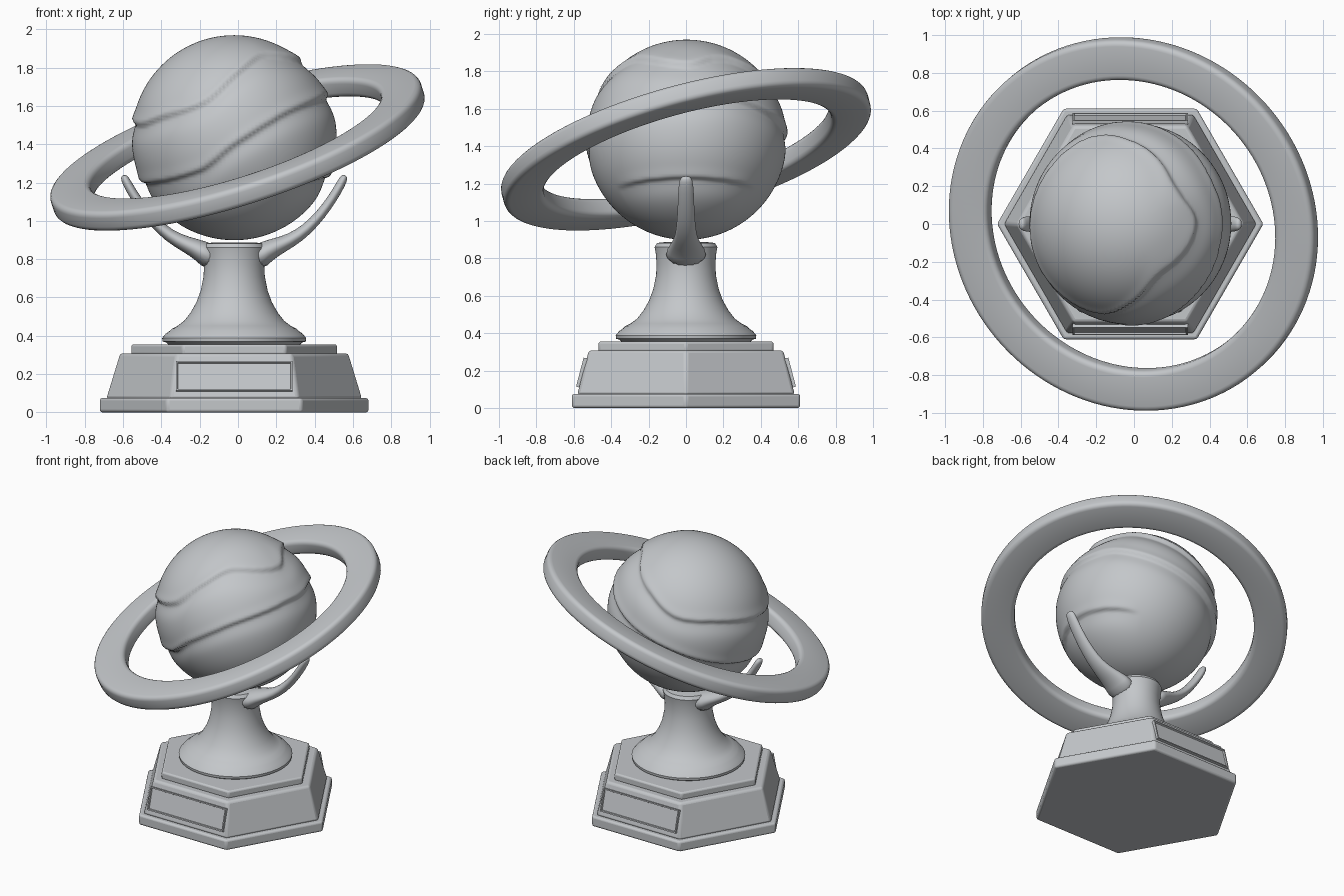
import bpy, bmesh, math
from mathutils import Vector, Matrix

if "Cube" in bpy.data.objects:
    bpy.data.objects.remove(bpy.data.objects["Cube"])

CX = -0.02  # shared axis of base, stem and globe
grey = bpy.data.materials.new("satin grey")
grey.diffuse_color = (0.55, 0.57, 0.59, 1)
grey.use_nodes = True
grey.node_tree.nodes["Principled BSDF"].inputs["Base Color"].default_value = grey.diffuse_color


def finish(name, bm, angle=30, bevel=0.0):
    bmesh.ops.recalc_face_normals(bm, faces=bm.faces)
    me = bpy.data.meshes.new(name)
    bm.to_mesh(me)
    bm.free()
    ob = bpy.data.objects.new(name, me)
    bpy.context.collection.objects.link(ob)
    me.materials.append(grey)
    bpy.context.view_layer.objects.active = ob
    ob.select_set(True)
    if bevel:
        b = ob.modifiers.new("soft edges", 'BEVEL')
        b.width, b.segments, b.limit_method = bevel, 3, 'ANGLE'
        b.angle_limit = math.radians(25)
    bpy.ops.object.shade_smooth_by_angle(angle=math.radians(angle))
    ob.select_set(False)
    return ob


def loft(bm, rings, closed=False):
    """Join rings of equal vertex count; cap the ends unless closed."""
    vs = [[bm.verts.new(p) for p in r] for r in rings]
    n = len(vs[0])
    pairs = list(zip(vs, vs[1:])) + ([(vs[-1], vs[0])] if closed else [])
    for a, b in pairs:
        for i in range(n):
            j = (i + 1) % n
            bm.faces.new((a[i], a[j], b[j], b[i]))
    if not closed:
        bm.faces.new(vs[0][::-1])
        bm.faces.new(vs[-1])


def circle(r, z, n, cx=CX):
    return [(cx + r * math.cos(2 * math.pi * i / n), r * math.sin(2 * math.pi * i / n), z) for i in range(n)]


def turned(name, profile, n, **kw):
    bm = bmesh.new()
    loft(bm, [circle(r, z, n) for r, z in profile])
    return finish(name, bm, **kw)


# Hexagonal base tiers
turned("base_plinth", [(0.705, 0), (0.705, 0.075)], 6, bevel=0.014)
turned("base_body", [(0.672, 0.07), (0.60, 0.308)], 6, bevel=0.016)
turned("base_top_step", [(0.54, 0.30), (0.54, 0.355)], 6, bevel=0.012)

# Framed plaques on the front and back slopes
slope = math.atan2(0.062, 0.238)
for name, turn in (("front_plaque", 0), ("back_plaque", math.pi)):
    bm = bmesh.new()
    bmesh.ops.create_cube(bm, size=1, matrix=Matrix.Diagonal((0.61, 0.03, 0.16, 1)))
    outer = [f for f in bm.faces if f.normal.y < -0.9]
    bmesh.ops.inset_region(bm, faces=outer, thickness=0.012, depth=0)
    bmesh.ops.inset_region(bm, faces=outer, thickness=0.004, depth=-0.010)
    bm.transform(Matrix.Translation((CX, 0, 0)) @ Matrix.Rotation(turn, 4, 'Z')
                 @ Matrix.Translation((0, -0.553, 0.188)) @ Matrix.Rotation(-slope, 4, 'X'))
    finish(name, bm)

# Flared stem
turned("stem", [(0.34, 0.35), (0.355, 0.365), (0.374, 0.37), (0.376, 0.388), (0.358, 0.41), (0.335, 0.427),
                (0.325, 0.437), (0.295, 0.452), (0.262, 0.477), (0.228, 0.52), (0.197, 0.575), (0.175, 0.635),
                (0.160, 0.71), (0.157, 0.77), (0.162, 0.83), (0.168, 0.86), (0.155, 0.882), (0.10, 0.888)], 64, angle=40)

# Two curved arms cradling the globe: path offset, height, half thickness, half width
ARM = [(0.10, 0.79, 0.075, 0.12), (0.17, 0.845, 0.058, 0.105), (0.25, 0.876, 0.042, 0.078), (0.34, 0.922, 0.034, 0.058),
       (0.42, 0.995, 0.029, 0.05), (0.485, 1.075, 0.026, 0.045), (0.54, 1.16, 0.025, 0.043),
       (0.572, 1.222, 0.023, 0.036), (0.58, 1.238, 0.012, 0.02)]
for name, s in (("right_arm", 1), ("left_arm", -1)):
    bm = bmesh.new()
    rings = []
    for k, (x, z, t, w) in enumerate(ARM):
        a, b = ARM[max(k - 1, 0)], ARM[min(k + 1, len(ARM) - 1)]
        d = Vector((b[0] - a[0], b[1] - a[1])).normalized()
        rings.append([(CX + s * (x - d.y * t * math.cos(q)), w * math.sin(q), z + d.x * t * math.cos(q))
                      for q in (2 * math.pi * i / 16 for i in range(16))])
    loft(bm, rings)
    arm = finish(name, bm, angle=60)
    arm.modifiers.new("smooth", 'SUBSURF').levels = 1
    arm.modifiers["smooth"].render_levels = 1

# Globe with overlapping wavy bands: (longitude in degrees, height of the lip)
UPPER = [(0, .77), (27, .83), (52, .80), (90, .58), (115, .36), (145, .29), (200, .14),
         (223, .21), (252, .36), (270, .62), (289, .79), (308, .83)]
MIDDLE = [(7, .42), (29, .43), (52, .32), (103, .0), (150, -.3), (196, -.43), (249, -.31),
          (273, -.02), (304, .27), (345, .42)]


def lip_height(table, deg):
    pts = [(table[-1][0] - 360, table[-1][1])] + table + [(table[0][0] + 360, table[0][1])]
    if deg > pts[-1][0]:
        deg -= 360
    for i in range(len(pts) - 1):
        (a, p), (b, q) = pts[i], pts[i + 1]
        if a <= deg <= b:
            # Smooth cubic through neighbouring points
            (c, o) = pts[i - 1] if i else (a - 30, p)
            (e, r) = pts[i + 2] if i + 2 < len(pts) else (b + 30, q)
            t, h = (deg - a) / (b - a), b - a
            m, n = (q - o) / (b - c) * h, (r - p) / (e - a) * h
            return ((2 * t**3 - 3 * t**2 + 1) * p + (t**3 - 2 * t**2 + t) * m
                    + (3 * t**2 - 2 * t**3) * q + (t**3 - t**2) * n)
    return 0


def lip(d):
    """Soft raised rim above the line, recess below that fades out."""
    if d > 0:
        return 0.007 * math.exp(-(d / 0.07) ** 2)
    return 0.007 - 0.022 * min(1, -d / 0.035) if d > -0.035 else -0.015 * math.exp(-((d + 0.035) / 0.13) ** 2)


bm = bmesh.new()
bmesh.ops.create_uvsphere(bm, u_segments=160, v_segments=120, radius=1)
for v in bm.verts:
    p = v.co.normalized()
    deg = math.degrees(math.atan2(p.y, p.x)) % 360
    off = lip(p.z - lip_height(UPPER, deg)) * min(1, (1 - abs(p.z)) * 12)
    off += lip(p.z - lip_height(MIDDLE, deg))
    # Short lower lip above the right arm
    side = (deg + 180) % 360 - 180
    off += lip(p.z + 0.37 + 0.08 * (side / 45) ** 2) * max(0, 1 - (side / 52) ** 4)
    v.co = p * (0.535 + off) + Vector((CX, 0.003, 1.434))
finish("globe", bm, angle=60)

# Tilted flat ring with rounded edges
bm = bmesh.new()
R0, R1, H, C = 0.795, 1.014, 0.055, 0.03
section = []
for cx, cz, start in ((R1 - C, H - C, 0), (R0 + C, H - C, 90), (R0 + C, C - H, 180), (R1 - C, C - H, 270)):
    for k in range(5):
        q = math.radians(start + 22.5 * k)
        section.append((cx + C * math.cos(q), cz + C * math.sin(q)))
loft(bm, [[(r * math.cos(t), r * math.sin(t), z) for r, z in section]
          for t in (2 * math.pi * i / 128 for i in range(128))], closed=True)
tilt = Vector((0, 0, 1)).rotation_difference(Vector((-0.295, -0.25, 0.92))).to_matrix().to_4x4()
bm.transform(Matrix.Translation((-0.003, 0, 1.383)) @ tilt)
finish("ring", bm, angle=40)
